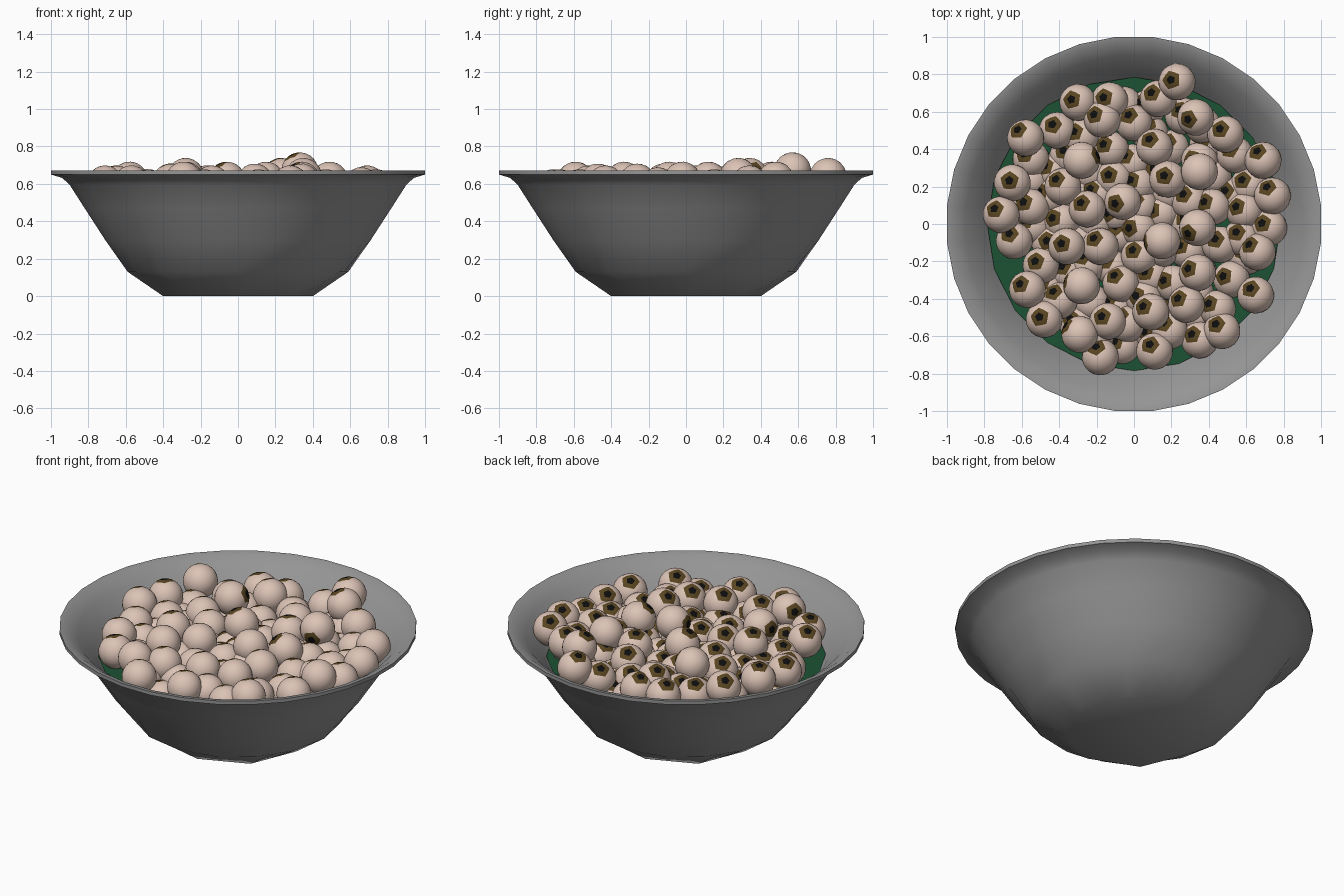
import bpy, bmesh, math, random
from mathutils import Vector

if "Cube" in bpy.data.objects:
    bpy.data.objects.remove(bpy.data.objects["Cube"])
random.seed(4)


def material(name, rgb):
    m = bpy.data.materials.new(name)
    m.diffuse_color = (*rgb, 1)
    m.use_nodes = True
    m.node_tree.nodes["Principled BSDF"].inputs["Base Color"].default_value = m.diffuse_color
    return m


def link(bm, name, mats):
    me = bpy.data.meshes.new(name)
    bm.to_mesh(me)
    bm.free()
    for m in mats:
        me.materials.append(m)
    ob = bpy.data.objects.new(name, me)
    bpy.context.collection.objects.link(ob)
    return ob


def smooth(ob, angle):
    bpy.ops.object.select_all(action='DESELECT')
    ob.select_set(True)
    bpy.context.view_layer.objects.active = ob
    bpy.ops.object.shade_smooth_by_angle(angle=math.radians(angle))


# Bowl: lathe whose lower rings are coarser polygons (radius, z, sides);
# the 32-sided rings are turned half a step so flats face the axes
N = 32
profile = [(.40, 0, 8), (.59, .13, 16), (.71, .30, 32), (.82, .47, 32), (.90, .595, 32),
           (.94, .632, 32), (1.0, .65, 32), (1.0, .672, 32), (.97, .668, 32), (.90, .62, 32),
           (.80, .51, 32), (.68, .33, 32), (.50, .12, 16), (.32, .05, 8)]
bm = bmesh.new()
rings = []
for r, z, n in profile:
    ring = []
    for i in range(N):
        a = 2 * math.pi * i / N
        if n == N:
            a += math.pi / N
            k = 1 / math.cos(math.pi / N)
        else:
            k = math.cos(math.pi / n) / math.cos(a % (2 * math.pi / n) - math.pi / n)
        ring.append(bm.verts.new((r * k * math.cos(a), r * k * math.sin(a), z)))
    rings.append(ring)
for lo, hi in zip(rings, rings[1:]):
    for i in range(N):
        j = (i + 1) % N
        bm.faces.new((lo[i], lo[j], hi[j], hi[i]))
bm.faces.new(rings[0][::-1])
bm.faces.new(rings[-1])
smooth(link(bm, "bowl", [material("bowl_grey", (.3, .3, .3))]), 50)

# Liquid surface
bm = bmesh.new()
bmesh.ops.create_circle(bm, cap_ends=True, segments=20, radius=.785)
bmesh.ops.translate(bm, verts=bm.verts, vec=(0, 0, .49))
link(bm, "liquid", [material("liquid_green", (.012, .085, .033))])

# Eyeball mesh: pupil and iris are the faces around the pole of an icosphere
bm = bmesh.new()
bmesh.ops.create_icosphere(bm, subdivisions=3, radius=.099)
for f in bm.faces:
    a = math.degrees(f.calc_center_median().angle(Vector((0, 0, 1))))
    f.material_index = 2 if a < 14 else 1 if a < 31 else 0
eye = link(bm, "eyeball", [material("eye_white", (.72, .55, .47)),
                           material("iris_brown", (.1, .06, .015)),
                           material("pupil_black", (.004, .004, .004))])
smooth(eye, 40)

# Top layer of eyeballs
top = [(.23, .76, .64), (.33, .57, .67), (-.30, .65, .57), (-.13, .66, .57), (-.17, .56, .60),
       (.13, .67, .57), (-.58, .46, .62), (-.41, .50, .55), (-.28, .34, .64), (0, .54, .54),
       (.49, .48, .62), (.69, .34, .60), (.11, .41, .58), (.35, .28, .64), (.74, .15, .58),
       (.72, -.02, .54), (.66, -.15, .59), (-.65, .22, .60), (-.71, .05, .60), (-.64, -.09, .55),
       (-.38, .20, .57), (-.25, .08, .57), (-.06, .12, .62), (.18, .24, .59), (-.55, .09, .54),
       (-.36, -.12, .61), (-.18, -.12, .58), (.15, -.09, .62), (.34, -.02, .62), (.34, -.26, .61),
       (.65, -.38, .57), (.47, -.57, .58), (.28, -.43, .60), (.09, -.47, .61), (-.14, -.52, .60),
       (-.18, -.71, .58), (.11, -.68, .58), (-.29, -.59, .62), (-.48, -.51, .58), (-.57, -.35, .60),
       (-.28, -.33, .62), (.59, .07, .54), (.54, .37, .53), (.46, -.11, .53), (-.07, -.32, .53),
       (.35, -.62, .53)]
spots = [Vector(p) for p in top]

# Lower layer fills the gaps between them
for _ in range(2000):
    a, r = random.uniform(0, 2 * math.pi), .67 * math.sqrt(random.random())
    p = Vector((r * math.cos(a), r * math.sin(a), random.uniform(.46, .54)))
    if p.x < -.5 and p.y < -.12:
        continue
    if all((p - q).length > .115 for q in spots):
        spots.append(p)

# Most eyes look up and to the back left; a few look elsewhere
away = {8: (.6, .2, .25), 13: (.2, -.9, -.3), 27: (-.9, -.1, .1), 40: (-.9, .2, .1), 37: (-.8, .5, .3),
        0: (-.3, .1, .8), 22: (-.4, -.1, .8), 28: (-.5, -.3, .7), 1: (-.4, -.1, .8)}
for i, p in enumerate(spots):
    ob = eye if i == 0 else eye.copy()
    if i:
        ob.name = "eyeball_%d" % i
        bpy.context.collection.objects.link(ob)
    look = Vector(away.get(i, (random.gauss(-.34, .1), random.gauss(.3, .12), .8)))
    ob.location = p
    ob.rotation_mode = 'QUATERNION'
    ob.rotation_quaternion = look.to_track_quat('Z', 'Y')
